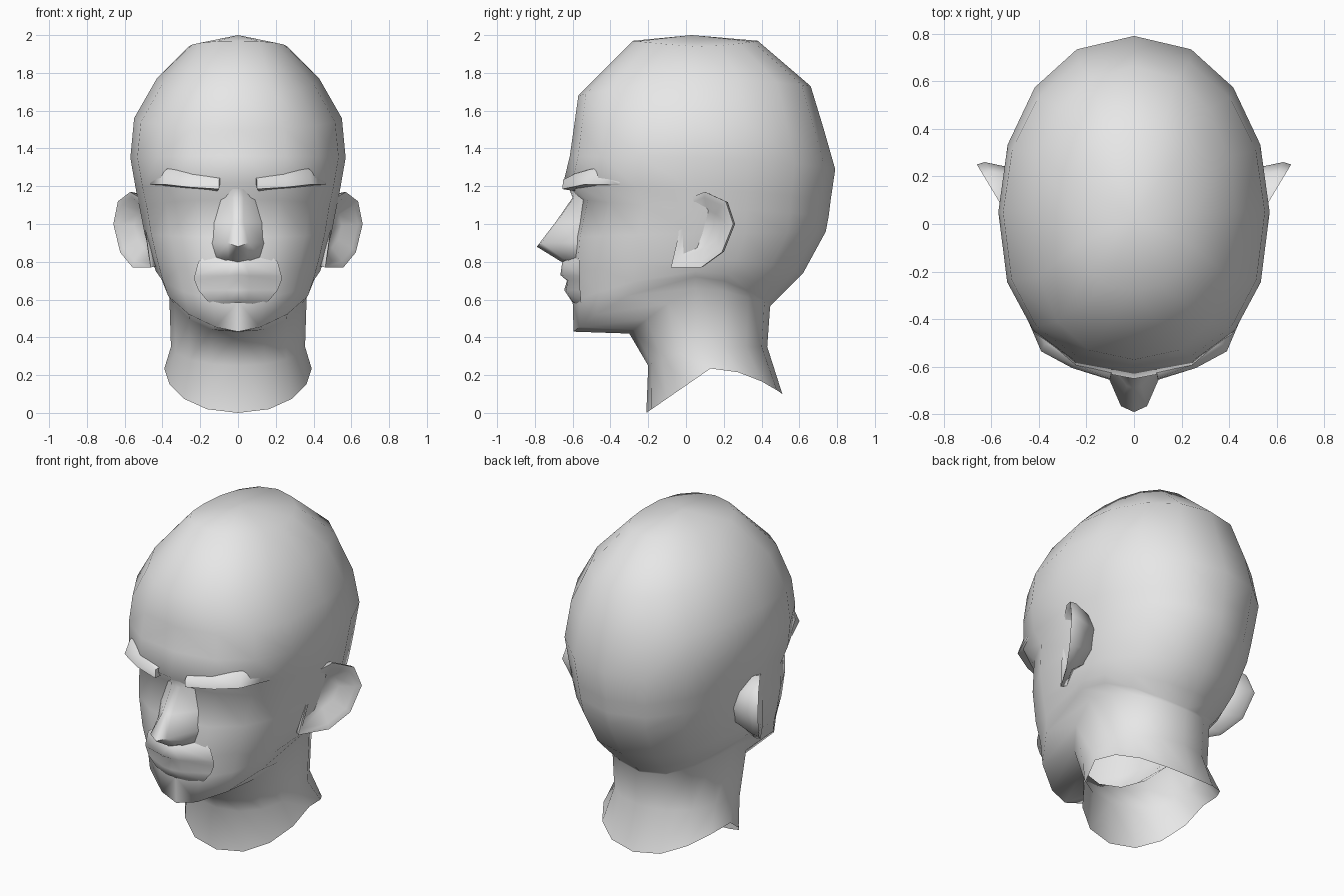
import bpy, bmesh
from math import sin, cos, pi, radians
from mathutils import Vector

cube = bpy.data.objects.get("Cube")
if cube:
    bpy.data.objects.remove(cube, do_unlink=True)

clay = bpy.data.materials.new("clay_grey")
clay.use_nodes = True
clay.diffuse_color = (0.8, 0.8, 0.8, 1)
for node in clay.node_tree.nodes:
    if node.type == 'BSDF_PRINCIPLED':
        node.inputs["Base Color"].default_value = clay.diffuse_color


def loft(name, rows, closed=False, start_cap=False, end_cap=False):
    """Skin rows of points, mirror them across x and smooth the result."""
    bm = bmesh.new()
    grids = [[bm.verts.new(p) for p in row] for row in rows]
    for a, b in zip(grids, grids[1:]):
        n = len(a)
        for i in range(n if closed else n - 1):
            j = (i + 1) % n
            bm.faces.new((a[i], a[j], b[j], b[i]))
    if start_cap:
        bm.faces.new(grids[0])
    if end_cap:
        bm.faces.new(grids[-1])
    half = bm.verts[:] + bm.edges[:] + bm.faces[:]
    copy = bmesh.ops.duplicate(bm, geom=half)["geom"]
    for v in copy:
        if isinstance(v, bmesh.types.BMVert):
            v.co.x = -v.co.x
    bmesh.ops.remove_doubles(bm, verts=bm.verts[:], dist=0.0005)
    bmesh.ops.dissolve_degenerate(bm, edges=bm.edges[:], dist=0.0001)
    bmesh.ops.recalc_face_normals(bm, faces=bm.faces[:])
    mesh = bpy.data.meshes.new(name)
    bm.to_mesh(mesh)
    bm.free()
    mesh.materials.append(clay)
    mesh.shade_smooth()
    mesh.set_sharp_from_angle(angle=radians(80))
    obj = bpy.data.objects.new(name, mesh)
    bpy.context.collection.objects.link(obj)


def half_ring(zf, zs, zb, yf, yb, w, ym, p, q, steps=8):
    """Half an outline from front to back, tilted by its three heights."""
    points = []
    for i in range(steps + 1):
        t = pi * i / steps
        s, c = max(sin(t), 0), cos(t)
        if i <= steps // 2:
            c = max(c, 0)
            points.append((w * s ** p, ym + (yf - ym) * c ** q,
                           zs + (zf - zs) * c ** 1.1))
        else:
            points.append((w * s ** 0.9, ym - (yb - ym) * c, zs + (zb - zs) * c * c))
    return [(round(x, 4), y, z) for x, y, z in points]


# Skull, face, jaw and open neck: front, side and back height,
# front and back depth, half width, middle depth, outline powers
rings = [
    (1.97, 1.94, 1.97, -.28, .38, .26, .05, .9, .9),
    (1.68, 1.77, 1.73, -.57, .66, .43, .05, .85, .85),
    (1.5, 1.56, 1.5, -.595, .73, .55, .05, .85, .85),
    (1.36, 1.35, 1.29, -.615, .79, .57, .05, .85, .85),
    (1.215, 1.18, 1.12, -.65, .765, .54, .05, .85, .85),
    (1.13, 1.08, 1.04, -.56, .755, .52, .05, .9, .85),
    (.93, .95, .96, -.6, .74, .495, .05, .95, .78),
    (.74, .82, .74, -.615, .62, .46, .05, 1.05, .75),
    (.59, .75, .64, -.6, .52, .435, .05, 1.2, .7),
    (.43, .72, .57, -.595, .45, .41, .05, 1.3, .6),
    (.42, .66, .56, -.3, .445, .365, .05, 1, .9),
    (.25, .35, .35, -.2, .43, .355, .05, .95, 1),
    (0, .235, .1, -.21, .51, .39, .13, .9, 1.1),
]
crown = [(0, .03, 2)] * 9
loft("head_and_neck", [crown] + [half_ring(*r) for r in rings])


# Centre depth and height, ridge edge point, then the base sunk in the face
def strip(rows):
    return [[(0, yc, zc), (xr, yr, zr), (xb, yb, zr)]
            for yc, zc, xr, yr, zr, xb, yb in rows]


loft("nose", strip([
    (-.63, 1.215, .03, -.625, 1.215, .08, -.56),
    (-.6, 1.14, .03, -.595, 1.14, .1, -.53),
    (-.69, 1.01, .03, -.68, 1.01, .13, -.555),
    (-.79, .88, .055, -.765, .9, .14, -.57),
    (-.66, .8, .05, -.655, .82, .12, -.57),
    (-.58, .78, .04, -.57, .78, .1, -.55),
]))

# Upper and lower lip, fading into the cheeks
loft("lips", strip([
    (-.6, .84, .04, -.595, .84, .16, -.565),
    (-.655, .8, .04, -.645, .8, .21, -.565),
    (-.665, .73, .06, -.65, .725, .23, -.56),
    (-.63, .7, .06, -.625, .7, .23, -.56),
    (-.645, .65, .06, -.635, .65, .21, -.56),
    (-.605, .59, .05, -.6, .59, .16, -.555),
    (-.57, .56, .04, -.565, .56, .12, -.55),
]))

# Eyebrow ridges, tapering outwards: top, brow face and underside
loft("eyebrows", [
    [(.09, -.6, 1.25), (.1, -.65, 1.235), (.1, -.655, 1.185), (.12, -.53, 1.165)],
    [(.25, -.53, 1.285), (.25, -.59, 1.265), (.26, -.605, 1.195), (.26, -.46, 1.175)],
    [(.37, -.42, 1.305), (.375, -.505, 1.29), (.39, -.535, 1.21), (.38, -.36, 1.185)],
    [(.455, -.31, 1.235), (.46, -.345, 1.23), (.465, -.36, 1.21), (.45, -.31, 1.2)],
], closed=True, start_cap=True, end_cap=True)

# Ears: a leaning outline, skinned from the skull to the rim to the hollow
outline = [(-.08, .77), (.08, .77), (.19, .85), (.25, 1.0), (.21, 1.12),
           (.1, 1.17), (-.03, 1.12), (-.04, .94)]
centre = Vector((.08, .98))


def ear_loop(scale, push, shift=0):
    loop = []
    for point in outline:
        y, z = centre + (Vector(point) - centre) * scale
        loop.append((.51 + .6 * y + push, y + shift, z))
    return loop


root = [(.44, y, z) for _, y, z in ear_loop(.65, 0, .03)]
loft("ears", [root, ear_loop(.97, -.03, .015), ear_loop(1, 0),
              ear_loop(.84, -.008), ear_loop(.5, -.06, .02)],
     closed=True, start_cap=True, end_cap=True)
